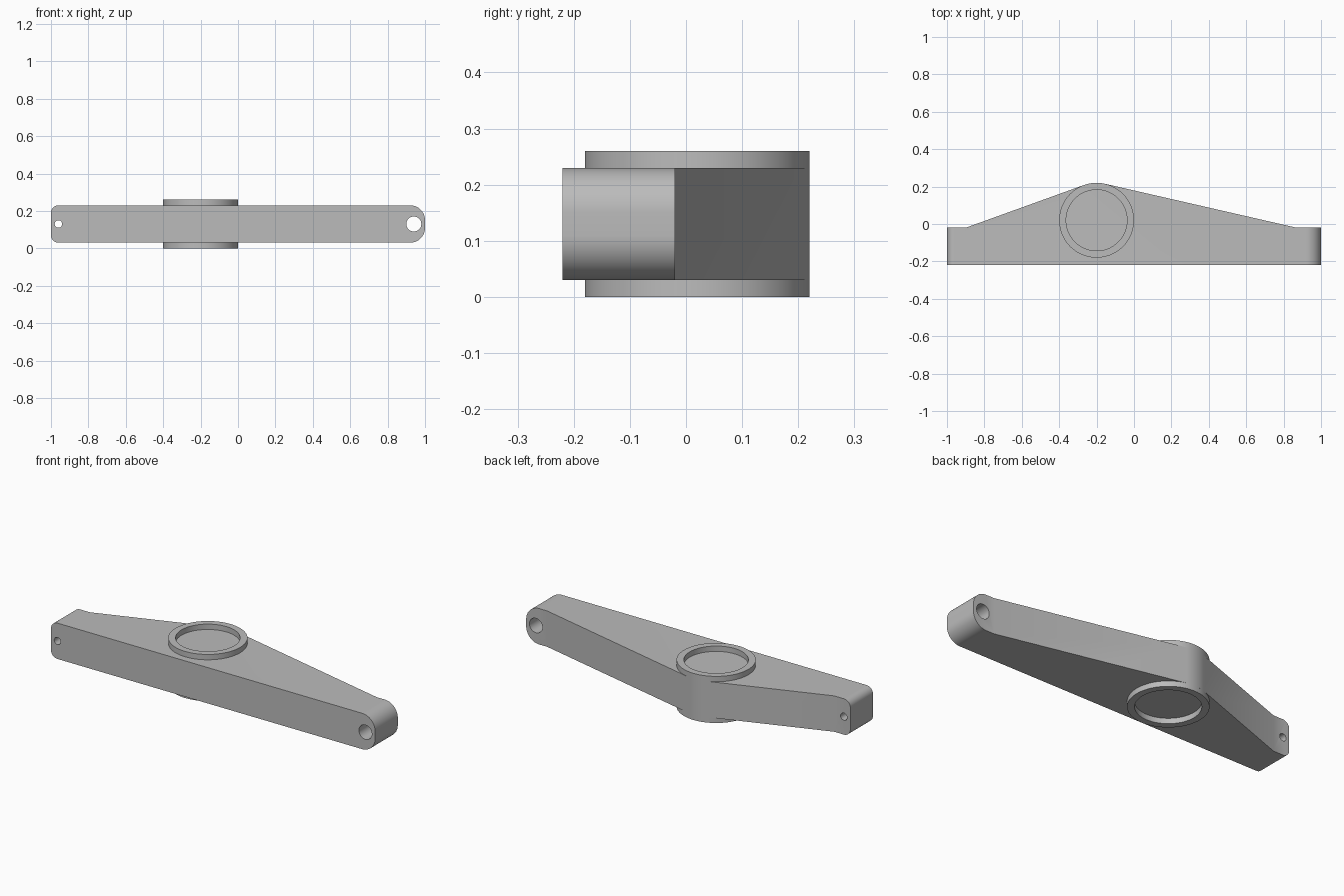
import bpy
import bmesh
from math import cos, sin, asin, atan2, hypot, radians, pi

cube = bpy.data.objects.get("Cube")
if cube:
    bpy.data.objects.remove(cube, do_unlink=True)

grey = bpy.data.materials.new("plain_grey")
grey.use_nodes = True
colour = (0.5, 0.5, 0.5, 1)
grey.diffuse_color = colour
grey.node_tree.nodes["Principled BSDF"].inputs["Base Color"].default_value = colour

HUB_X, HUB_Y, HUB_R, BORE_R = -0.2, 0.02, 0.2, 0.163
FRONT, BACK = -0.22, -0.02        # depth of the arm ends
LOW, HIGH, TOP = 0.03, 0.23, 0.26
MID = (LOW + HIGH) / 2


def arc(cx, cy, r, start, end, steps):
    angles = [start + (end - start) * i / steps for i in range(steps + 1)]
    return [(cx + r * cos(a), cy + r * sin(a)) for a in angles]


def finish(name, bm):
    bmesh.ops.recalc_face_normals(bm, faces=bm.faces)
    mesh = bpy.data.meshes.new(name)
    bm.to_mesh(mesh)
    bm.free()
    mesh.materials.append(grey)
    obj = bpy.data.objects.new(name, mesh)
    bpy.context.collection.objects.link(obj)
    return obj


def extrude(name, points, place, vector):
    bm = bmesh.new()
    face = bm.faces.new([bm.verts.new(place(*p)) for p in points])
    geom = bmesh.ops.extrude_face_region(bm, geom=[face])["geom"]
    verts = [g for g in geom if isinstance(g, bmesh.types.BMVert)]
    bmesh.ops.translate(bm, verts=verts, vec=vector)
    return finish(name, bm)


def activate(obj):
    bpy.ops.object.select_all(action="DESELECT")
    obj.select_set(True)
    bpy.context.view_layer.objects.active = obj


def cut(target, tool, operation):
    activate(target)
    mod = target.modifiers.new("cut", "BOOLEAN")
    mod.operation, mod.solver, mod.object = operation, "EXACT", tool
    bpy.ops.object.modifier_apply(modifier=mod.name)
    bpy.data.objects.remove(tool, do_unlink=True)


def tangent_angle(x, y, side):
    """Angle on the hub where a line from (x, y) touches it."""
    dx, dy = HUB_X - x, HUB_Y - y
    return atan2(dy, dx) + side * (asin(HUB_R / hypot(dx, dy)) + pi / 2)


# Arm: plan outline with flanks tangent to the hub
right_touch = tangent_angle(0.87, BACK, -1)
left_touch = tangent_angle(-0.9, BACK, 1)
plan = [(-1, FRONT), (1, FRONT), (1, BACK), (0.87, BACK)]
plan += arc(HUB_X, HUB_Y, HUB_R, right_touch, left_touch, 12)
plan += [(-0.9, BACK), (-1, BACK)]
arm = extrude("arm", plan, lambda x, y: (x, y, LOW), (0, 0, HIGH - LOW))

# Rounded ends, large on one side and small on the other
side = []
for i, (sx, sz, r) in enumerate([(1, 1, 0.08), (-1, 1, 0.04), (-1, -1, 0.04), (1, -1, 0.08)]):
    cz = MID + sz * ((HIGH - LOW) / 2 - r)
    side += arc(sx * (1 - r), cz, r, i * pi / 2, (i + 1) * pi / 2, 16)
cut(arm, extrude("end_rounding", side, lambda x, z: (x, -0.5, z), (0, 1, 0)), "INTERSECT")

# Pin holes running front to back
for x, r in [(0.94, 0.04), (-0.96, 0.02)]:
    circle = arc(x, MID, r, 0, 2 * pi, 48)[:-1]
    cut(arm, extrude("pin_hole", circle, lambda u, z: (u, -0.5, z), (0, 1, 0)), "DIFFERENCE")


# Raised hub rims, above and below
def rim(name, base, lip):
    bm = bmesh.new()
    section = [(HUB_R, base), (HUB_R, lip), (BORE_R, lip), (BORE_R, base)]
    loops = [[bm.verts.new((x, y, z)) for x, y in arc(HUB_X, HUB_Y, r, 0, 2 * pi, 96)[:-1]]
             for r, z in section]
    for a, b in zip(loops, loops[1:]):
        for i in range(len(a)):
            bm.faces.new((a[i - 1], a[i], b[i], b[i - 1]))
    obj = finish(name, bm)
    # the open base sits on the arm, so orient faces from the lip
    lip_face = max(obj.data.polygons, key=lambda p: abs(p.normal.z))
    if lip_face.normal.z * (lip - base) < 0:
        obj.data.flip_normals()
    return obj


parts = [arm, rim("upper_hub_rim", HIGH, TOP), rim("lower_hub_rim", LOW, 0)]
for part in parts:
    activate(part)
    bpy.ops.object.shade_smooth_by_angle(angle=radians(30))
    part.select_set(False)
